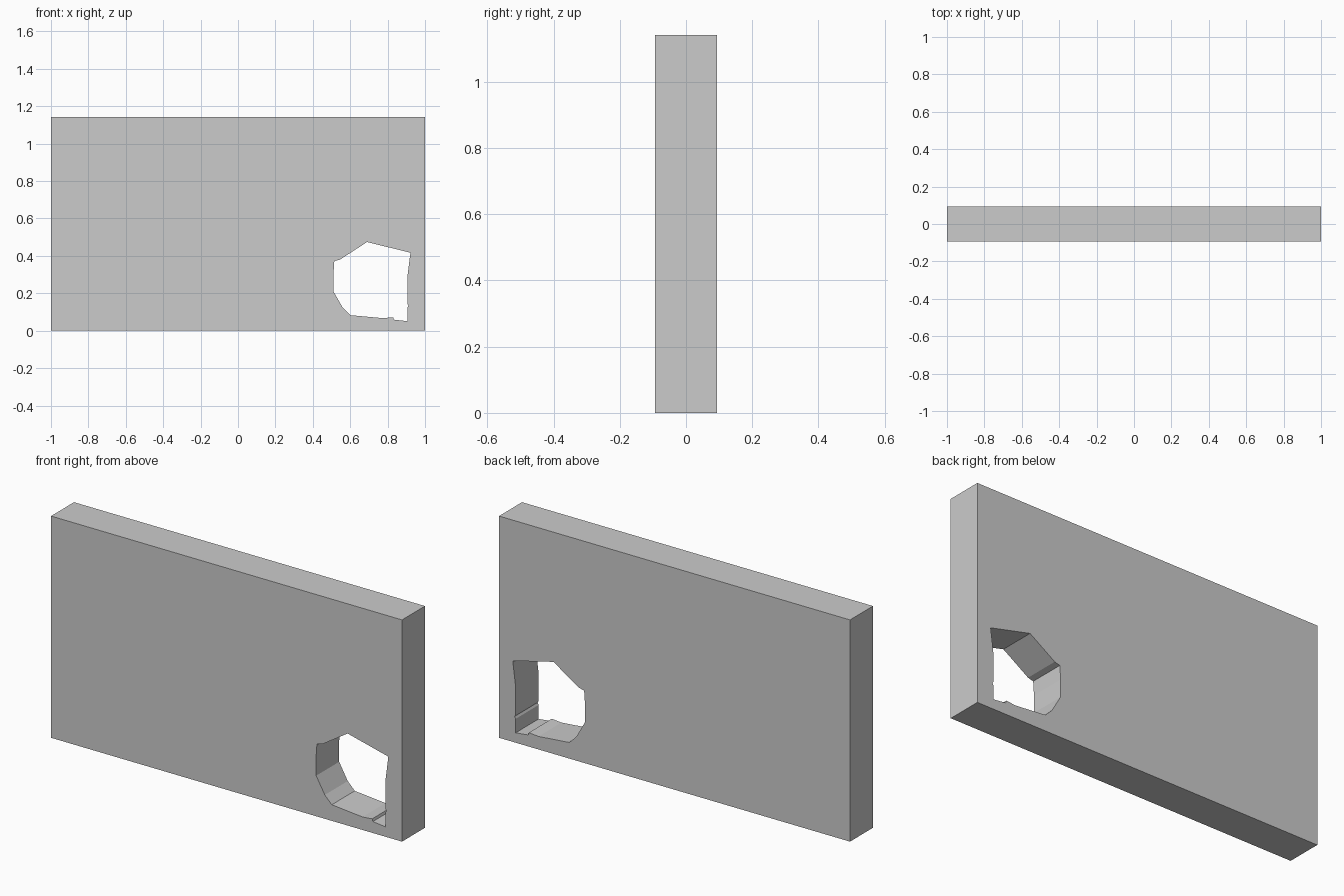
import bpy, bmesh

if "Cube" in bpy.data.objects:
    bpy.data.objects.remove(bpy.data.objects["Cube"])

HALF_T = 0.0935
HEIGHT = 1.142

# Outline of the slab and of the ragged hole, in the xz plane
outline = [(-1, 0), (1, 0), (1, HEIGHT), (-1, HEIGHT)]
hole = [(0.69, 0.474), (0.922, 0.417), (0.905, 0.283), (0.905, 0.144),
        (0.911, 0.134), (0.905, 0.123), (0.905, 0.051), (0.834, 0.059),
        (0.83, 0.072), (0.775, 0.067), (0.6, 0.083), (0.56, 0.123),
        (0.511, 0.209), (0.51, 0.3), (0.515, 0.372), (0.545, 0.38)]

bm = bmesh.new()


def add_loop(points):
    verts = [bm.verts.new((x, -HALF_T, z)) for x, z in points]
    return [bm.edges.new((v, verts[(i + 1) % len(verts)])) for i, v in enumerate(verts)]


# Front face with the hole, then pushed back to full thickness
edges = add_loop(outline) + add_loop(hole)
bmesh.ops.triangle_fill(bm, edges=edges, use_beauty=True)
ext = bmesh.ops.extrude_face_region(bm, geom=bm.faces[:], use_keep_orig=True)
back = [g for g in ext["geom"] if isinstance(g, bmesh.types.BMVert)]
bmesh.ops.translate(bm, verts=back, vec=(0, 2 * HALF_T, 0))
bmesh.ops.recalc_face_normals(bm, faces=bm.faces[:])

mesh = bpy.data.meshes.new("broken_wall")
bm.to_mesh(mesh)
bm.free()
wall = bpy.data.objects.new("broken_wall", mesh)
bpy.context.collection.objects.link(wall)
